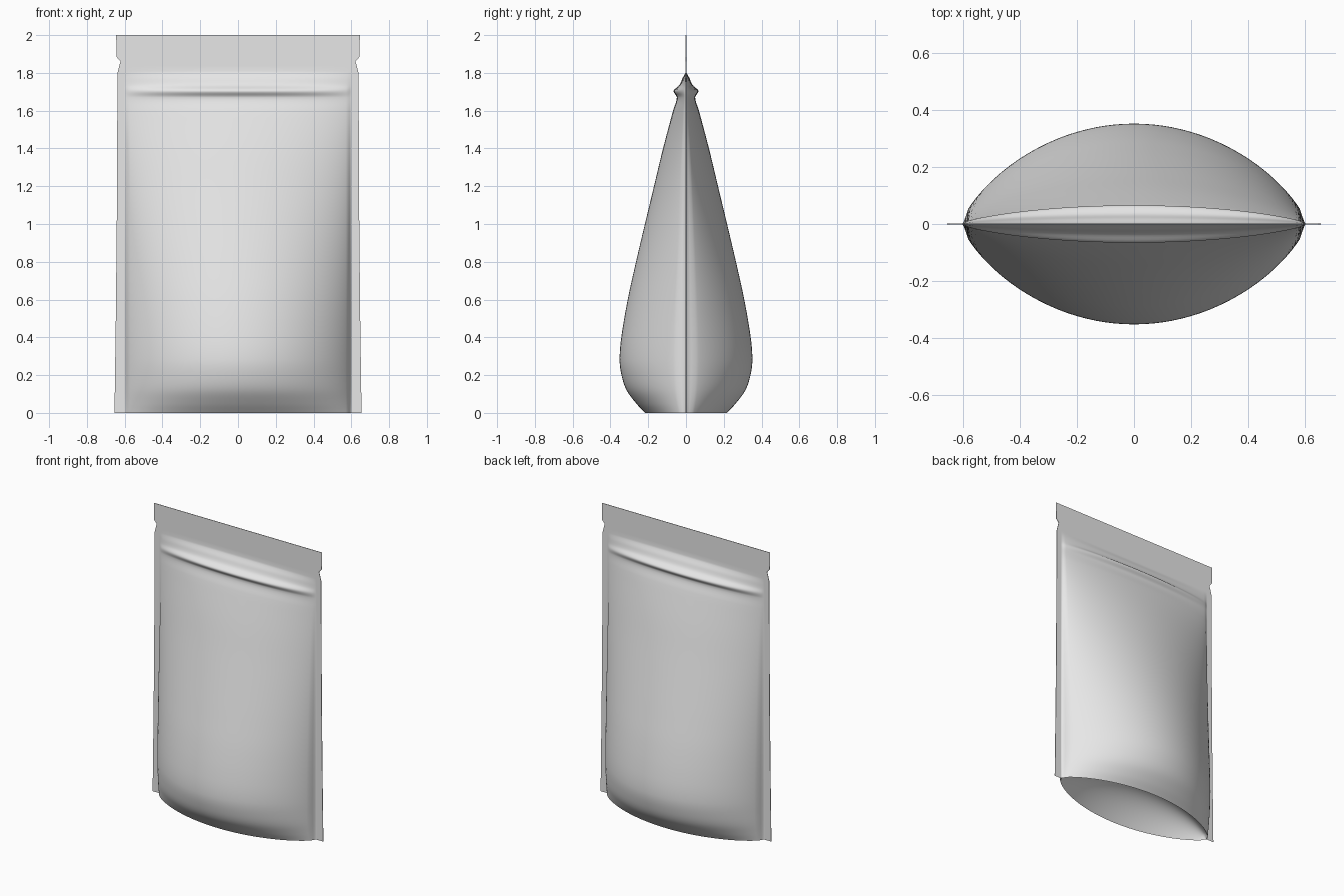
import bpy, bmesh, math

if "Cube" in bpy.data.objects:
    bpy.data.objects.remove(bpy.data.objects["Cube"], do_unlink=True)

BODY = 0.605      # half width of the inflated area
FILM = 0.0015     # half thickness of the sealed film
GUSSET = 0.18     # rise of the bottom gusset

# Half depth of the body by height, including the zip ridge near the top
DEPTH = [(0, .215), (.05, .262), (.12, .313), (.2, .34), (.28, .35), (.4, .341),
         (.6, .307), (.8, .263), (1, .216), (1.2, .168), (1.4, .12), (1.6, .067),
         (1.67, .047), (1.705, .064), (1.735, .034), (1.77, .018), (1.81, 0), (2, 0)]
# Half width of the flat seal by height, including the tear notch
EDGE = [(0, .654), (.5, .647), (1, .642), (1.8, .638), (1.84, .628), (1.86, .622),
        (1.885, .643), (2, .645)]


def linear(points, z):
    for (a, p), (b, q) in zip(points, points[1:]):
        if z <= b:
            return p + (q - p) * (z - a) / (b - a)
    return points[-1][1]


def smooth_curve(points, z):
    """Cubic Hermite through the points, slopes from their neighbours."""
    n = len(points)

    def slope(i):
        a, b = points[max(i - 1, 0)], points[min(i + 1, n - 1)]
        return (b[1] - a[1]) / (b[0] - a[0])

    for i in range(n - 1):
        (a, p), (b, q) = points[i], points[i + 1]
        if z <= b:
            h = b - a
            t = (z - a) / h
            return (p * (1 + 2 * t) * (1 - t) ** 2 + q * t * t * (3 - 2 * t)
                    + h * t * (1 - t) * ((1 - t) * slope(i) - t * slope(i + 1)))
    return points[-1][1]


def lens(x):
    """Cross-section bulge, easing into the side seal."""
    u = min(abs(x) / BODY, 1)
    ease = min((1 - u) / 0.04, 1)
    return (1 - u * u) ** 0.75 * ease * ease * (3 - 2 * ease)


def half_depth(x, z):
    return FILM + max(smooth_curve(DEPTH, z), 0) * lens(x)


def grid(bm, rows):
    """Skin rows of coordinates with smooth quads and return the vertices."""
    verts = [[bm.verts.new(c) for c in row] for row in rows]
    for low, high in zip(verts, verts[1:]):
        for i in range(len(low) - 1):
            bm.faces.new((low[i], low[i + 1], high[i + 1], high[i])).smooth = True
    return verts


def finish(bm, name):
    mesh = bpy.data.meshes.new(name)
    bm.to_mesh(mesh)
    bm.free()
    mesh.materials.append(film)
    obj = bpy.data.objects.new(name, mesh)
    bpy.context.collection.objects.link(obj)
    return obj


film = bpy.data.materials.new("pale grey film")
film.use_nodes = True
film.diffuse_color = (0.8, 0.8, 0.8, 1)
film.node_tree.nodes["Principled BSDF"].inputs["Base Color"].default_value = (0.8, 0.8, 0.8, 1)

# Shared columns, denser toward the seals, and rows through every profile point
N = 56
columns = [BODY * math.sin(math.pi / 2 * (2 * i / N - 1)) for i in range(N + 1)]
heights = {z for z, w in EDGE}
for (a, p), (b, q) in zip(DEPTH, DEPTH[1:]):
    heights |= {round(a + (b - a) * k / 5, 4) for k in range(6)}
heights = sorted(heights)

# Pouch walls: front and back panels with their flat seals
bm = bmesh.new()
panels = []
for side in (-1, 1):
    rows = []
    for z in heights:
        w = linear(EDGE, z)
        rows.append([(x, side * half_depth(x, z), z) for x in [-w] + columns + [w]])
    panels.append(grid(bm, rows))
front, back = panels

# Thin cut edges joining the two panels
rims = [([r[0] for r in front], [r[0] for r in back]),
        ([r[-1] for r in front], [r[-1] for r in back]),
        (front[-1], back[-1])]
for a, b in rims:
    for i in range(len(a) - 1):
        bm.faces.new((a[i], a[i + 1], b[i + 1], b[i]))
bmesh.ops.recalc_face_normals(bm, faces=bm.faces[:])
finish(bm, "pouch_walls")

# Bottom gusset: concave membrane between the lower edges
bm = bmesh.new()
M = 24
rows = []
for j in range(M + 1):
    t = 2 * j / M - 1
    rows.append([(x, t * half_depth(x, 0), GUSSET * (1 - t * t) * lens(x)) for x in columns])
grid(bm, rows)
bmesh.ops.reverse_faces(bm, faces=bm.faces[:])
finish(bm, "bottom_gusset")
